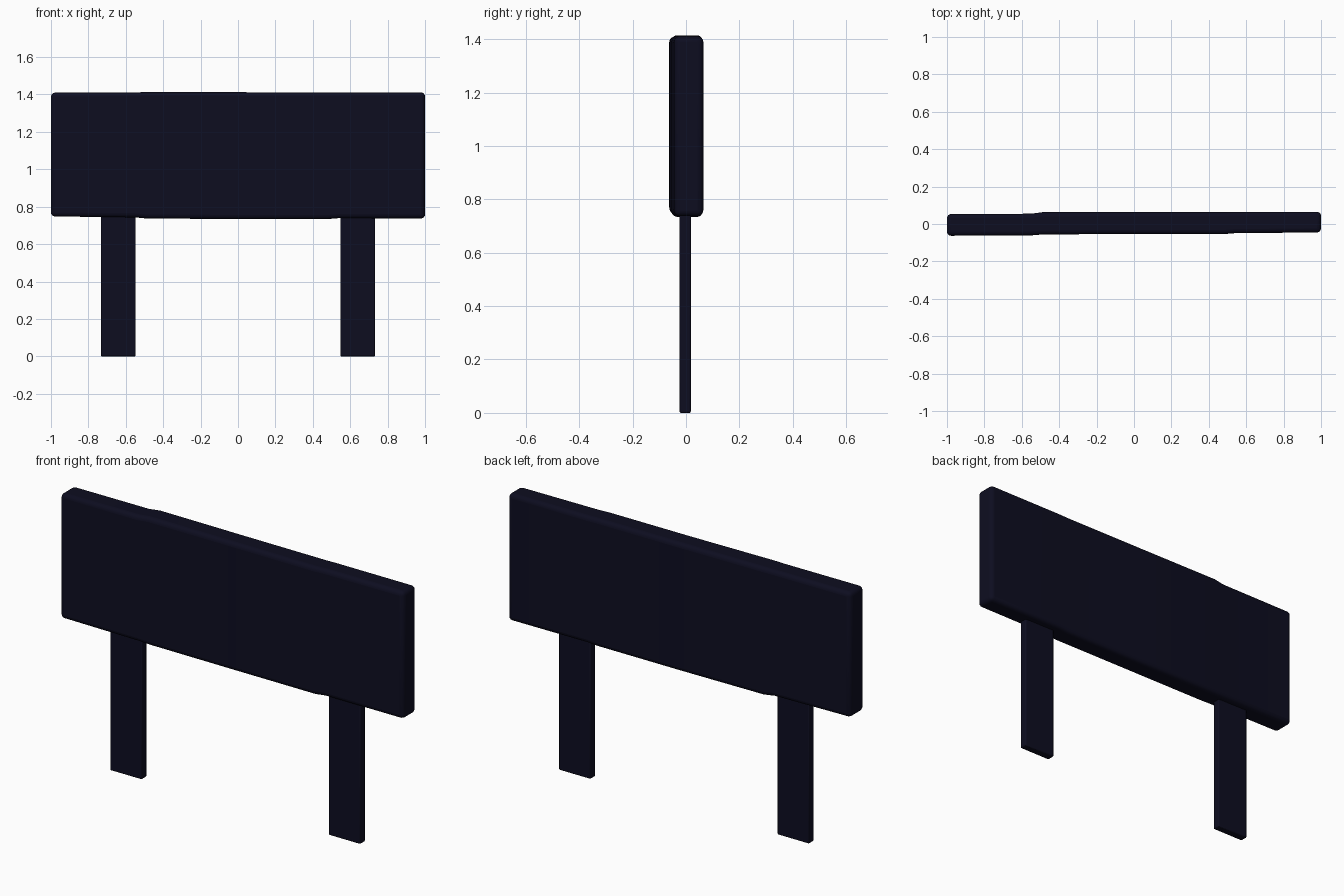
import bpy, bmesh

if "Cube" in bpy.data.objects:
    bpy.data.objects.remove(bpy.data.objects["Cube"])

navy = bpy.data.materials.new("dark navy fabric")
navy.diffuse_color = (0.004, 0.004, 0.0144, 1)
navy.use_nodes = True
navy.node_tree.nodes["Principled BSDF"].inputs["Base Color"].default_value = navy.diffuse_color


def finish(name, bm, bevel, segments):
    """Turn a bmesh into a smooth, bevelled object."""
    bmesh.ops.recalc_face_normals(bm, faces=bm.faces)
    mesh = bpy.data.meshes.new(name)
    bm.to_mesh(mesh)
    bm.free()
    mesh.materials.append(navy)
    ob = bpy.data.objects.new(name, mesh)
    bpy.context.collection.objects.link(ob)
    mod = ob.modifiers.new("rounded edges", 'BEVEL')
    mod.width = bevel
    mod.segments = segments
    mod.limit_method = 'ANGLE'
    mod.angle_limit = 0.7
    bpy.ops.object.select_all(action='DESELECT')
    ob.select_set(True)
    bpy.context.view_layer.objects.active = ob
    bpy.ops.object.shade_smooth_by_angle()
    return ob


# Padded panel: three slightly offset sections lofted along x
# (x, y front, y back, z bottom, z top)
sections = [
    (-1.00, -0.063, 0.053, 0.748, 1.410),
    (-0.55, -0.061, 0.055, 0.743, 1.410),
    (-0.49, -0.056, 0.063, 0.737, 1.414),
    (0.00, -0.053, 0.063, 0.734, 1.412),
    (0.48, -0.054, 0.063, 0.734, 1.411),
    (0.54, -0.049, 0.065, 0.739, 1.411),
    (1.00, -0.045, 0.065, 0.737, 1.411),
]
bm = bmesh.new()
rings = [[bm.verts.new((x, y, z)) for y, z in ((f, b), (k, b), (k, t), (f, t))]
         for x, f, k, b, t in sections]
for a, b in zip(rings, rings[1:]):
    for i in range(4):
        j = (i + 1) % 4
        bm.faces.new((a[i], a[j], b[j], b[i]))
bm.faces.new(rings[0])
bm.faces.new(rings[-1])
finish("headboard_panel", bm, 0.022, 4)

# Flat legs running up into the panel
for side, name in ((-1, "left_leg"), (1, "right_leg")):
    bm = bmesh.new()
    bmesh.ops.create_cube(bm, size=1)
    for v in bm.verts:
        v.co.x = v.co.x * 0.185 + side * 0.64
        v.co.y = v.co.y * 0.042 - 0.003
        v.co.z = (v.co.z + 0.5) * 0.78
    finish(name, bm, 0.005, 2)
